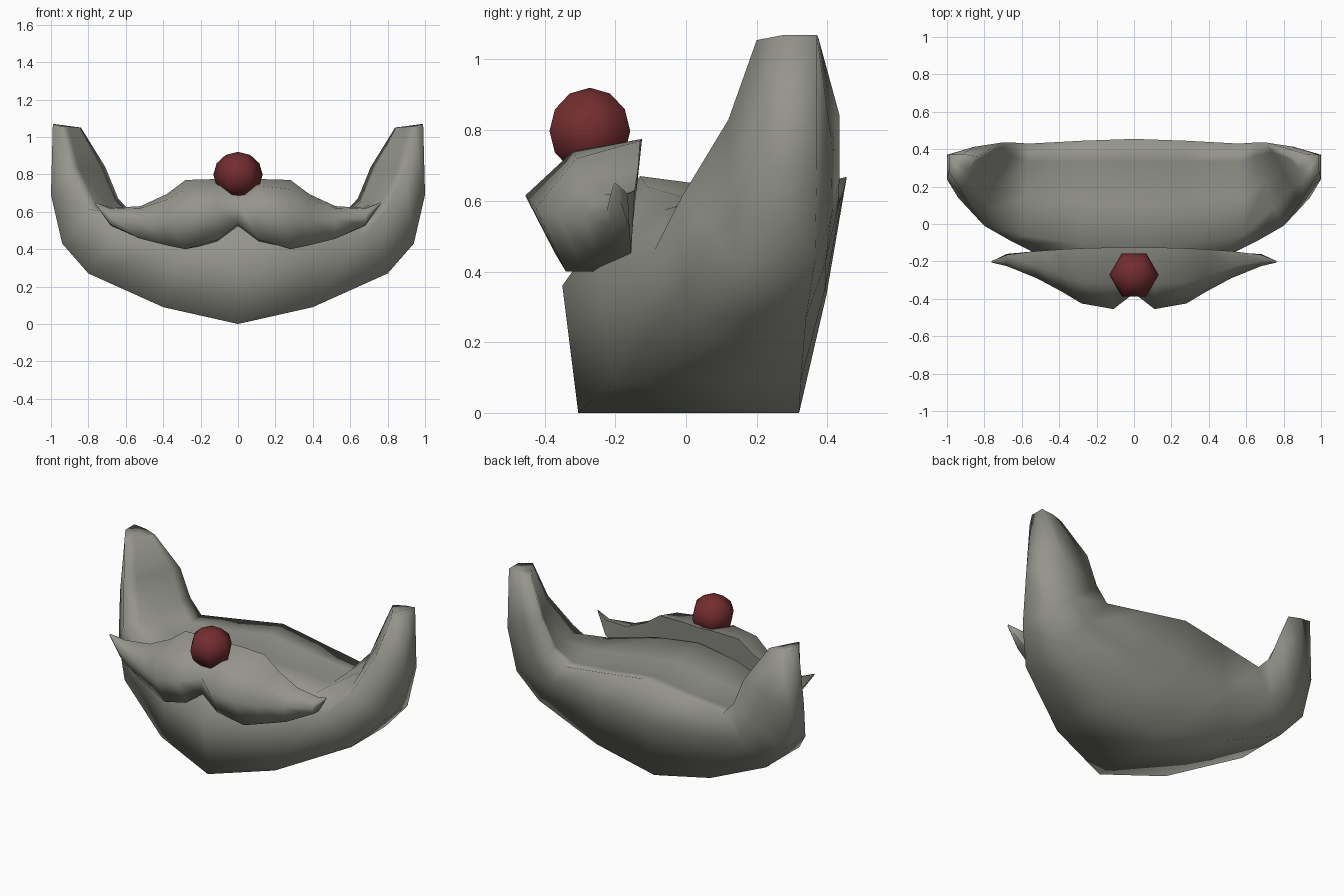
import bpy, bmesh, math

if "Cube" in bpy.data.objects:
    bpy.data.objects.remove(bpy.data.objects["Cube"])


def material(name, rgb):
    m = bpy.data.materials.new(name)
    m.diffuse_color = (*rgb, 1)
    m.use_nodes = True
    m.node_tree.nodes["Principled BSDF"].inputs["Base Color"].default_value = m.diffuse_color
    return m


GREY = material("warm grey hair", (0.30, 0.30, 0.265))
RED = material("dark red", (0.17, 0.026, 0.028))


def finish(name, bm, mat, angle):
    bmesh.ops.recalc_face_normals(bm, faces=bm.faces)
    me = bpy.data.meshes.new(name)
    bm.to_mesh(me)
    bm.free()
    ob = bpy.data.objects.new(name, me)
    bpy.context.collection.objects.link(ob)
    me.materials.append(mat)
    bpy.ops.object.select_all(action='DESELECT')
    ob.select_set(True)
    bpy.context.view_layer.objects.active = ob
    bpy.ops.object.shade_smooth_by_angle(angle=math.radians(angle))
    return ob


def mirrored_loft(name, half, mat, angle):
    """Loft closed sections from the centre out to +x, and mirror them to -x."""
    mirror = [[(-x, y, z) for x, y, z in s] for s in half[:0:-1]]
    bm = bmesh.new()
    loops = [[bm.verts.new(p) for p in s] for s in mirror + half]
    n = len(half[0])
    for a, b in zip(loops, loops[1:]):
        for i in range(n):
            j = (i + 1) % n
            bm.faces.new((a[i], a[j], b[j], b[i]))
    bm.faces.new(loops[0])
    bm.faces.new(loops[-1])
    return finish(name, bm, mat, angle)


# beard: U-shaped sweep; each station has an outer edge, front ridge and inner edge
# outer (x, z, front y, back y), ridge (x, y, z), front rim (x, y, z),
# back rim (x, y, z), dip of the floor between the rims
stations = [
    ((0, 0, -.305, .32), (0, -.35, .36), (0, -.13, .67), (0, .455, .668), .03),
    ((.40, .09, -.20, .325), (.34, -.25, .40), (.28, -.11, .64), (.28, .445, .625), .03),
    ((.80, .27, .0, .34), (.66, -.09, .46), (.58, -.06, .575), (.56, .43, .585), .01),
    ((.94, .43, .14, .365), (.80, -.01, .615), (.75, .09, .62), (.64, .435, .67), .0),
    ((1.0, .69, .24, .37), (.89, .12, .83), (.85, .19, .83), (.71, .435, .84), .0),
    ((.99, 1.07, .28, .37), (.94, .20, 1.055), (.91, .25, 1.055), (.84, .36, 1.05), .0),
]
sections = []
for (ox, oz, of, ob), ridge, (fx, fy, fz), (bx, by, bz), dip in stations:
    def across(t):
        return (fx + (bx - fx) * t, fy + (by - fy) * t, fz + (bz - fz) * t - dip)
    sections.append([
        (ox, of, oz), ridge, (fx, fy, fz), across(.4), across(.8), (bx, by, bz),
        ((ox + bx) / 2, (ob + by) / 2 + .01, (oz + bz) / 2),
        (ox, ob, oz)])
mirrored_loft("beard", sections, GREY, 180)

# moustache: x, then (y, z) of back top, front top, front, front bottom, back bottom
whisker = [
    (0, (-.125, .77), (-.25, .73), (-.37, .64), (-.36, .535), (-.16, .52)),
    (.11, (-.125, .775), (-.32, .74), (-.455, .615), (-.37, .45), (-.16, .435)),
    (.28, (-.13, .77), (-.31, .72), (-.425, .58), (-.34, .40), (-.19, .40)),
    (.38, (-.135, .695), (-.28, .665), (-.365, .56), (-.30, .42), (-.16, .425)),
    (.52, (-.145, .63), (-.23, .62), (-.29, .56), (-.26, .455), (-.155, .455)),
    (.68, (-.165, .62), (-.20, .615), (-.225, .57), (-.215, .53), (-.16, .525)),
    (.762, (-.198, .65), (-.202, .65), (-.206, .645), (-.204, .64), (-.20, .64)),
]
mirrored_loft("moustache",
              [[(s[0], y, z) for y, z in s[1:]] for s in whisker], GREY, 75)

# nose: six-sided low-poly ball with corners pointing sideways
bm = bmesh.new()
bmesh.ops.create_uvsphere(bm, u_segments=6, v_segments=6, radius=1)
for v in bm.verts:
    x, y = v.co.y, v.co.x
    v.co = (x * .132, y * .132 - .272, v.co.z * .122 + .798)
finish("nose", bm, RED, 80)
